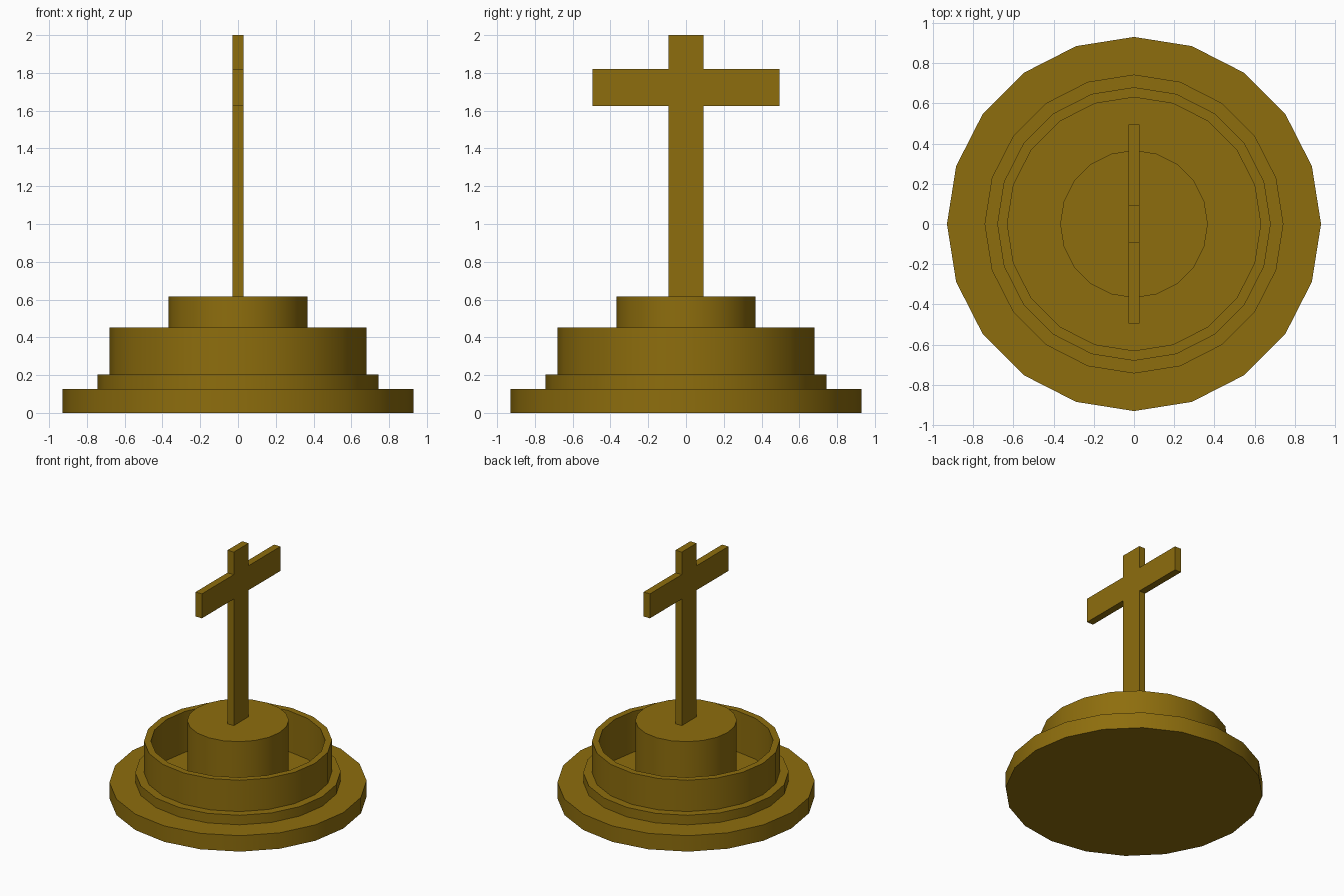
import bpy, bmesh
from math import cos, sin, tau

if "Cube" in bpy.data.objects:
    bpy.data.objects.remove(bpy.data.objects["Cube"])

SIDES = 20
gold = bpy.data.materials.new("dark_gold")
gold.diffuse_color = (0.27, 0.155, 0.004, 1)
gold.use_nodes = True
gold.node_tree.nodes["Principled BSDF"].inputs["Base Color"].default_value = gold.diffuse_color


def finish(name, bm, smooth=False):
    bmesh.ops.remove_doubles(bm, verts=bm.verts, dist=1e-5)
    bmesh.ops.recalc_face_normals(bm, faces=bm.faces)
    mesh = bpy.data.meshes.new(name)
    bm.to_mesh(mesh)
    bm.free()
    mesh.materials.append(gold)
    obj = bpy.data.objects.new(name, mesh)
    bpy.context.collection.objects.link(obj)
    if smooth:
        bpy.ops.object.select_all(action='DESELECT')
        obj.select_set(True)
        bpy.context.view_layer.objects.active = obj
        bpy.ops.object.shade_smooth_by_angle()


def turned(name, profile):
    """Revolve an open (radius, z) profile; its two end rings get capped."""
    bm = bmesh.new()
    rings = [[bm.verts.new((r * cos(tau * i / SIDES), r * sin(tau * i / SIDES), z))
              for i in range(SIDES)] for r, z in profile]
    for a, b in zip(rings, rings[1:]):
        for i in range(SIDES):
            j = (i + 1) % SIDES
            bm.faces.new((a[i], a[j], b[j], b[i]))
    bm.faces.new(rings[0])
    bm.faces.new(rings[-1])
    finish(name, bm, smooth=True)


# Stepped round base: wide disc, step, rimmed basin and central pedestal
turned("stepped_base", [
    (0.93, 0), (0.93, 0.127), (0.743, 0.127), (0.743, 0.203),
    (0.68, 0.203), (0.68, 0.453), (0.63, 0.453), (0.63, 0.127),
    (0.367, 0.127), (0.367, 0.615)])

# Upright cross: half outline mirrored in y, then extruded along x
half = [(0.093, 0.615), (0.093, 1.625), (0.495, 1.625),
        (0.495, 1.82), (0.093, 1.82), (0.093, 2.0)]
outline = half + [(-y, z) for y, z in reversed(half)]
bm = bmesh.new()
face = bm.faces.new([bm.verts.new((-0.028, y, z)) for y, z in outline])
new = bmesh.ops.extrude_face_region(bm, geom=[face])["geom"]
bmesh.ops.translate(bm, vec=(0.056, 0, 0),
                    verts=[v for v in new if isinstance(v, bmesh.types.BMVert)])
finish("upright_cross", bm)
